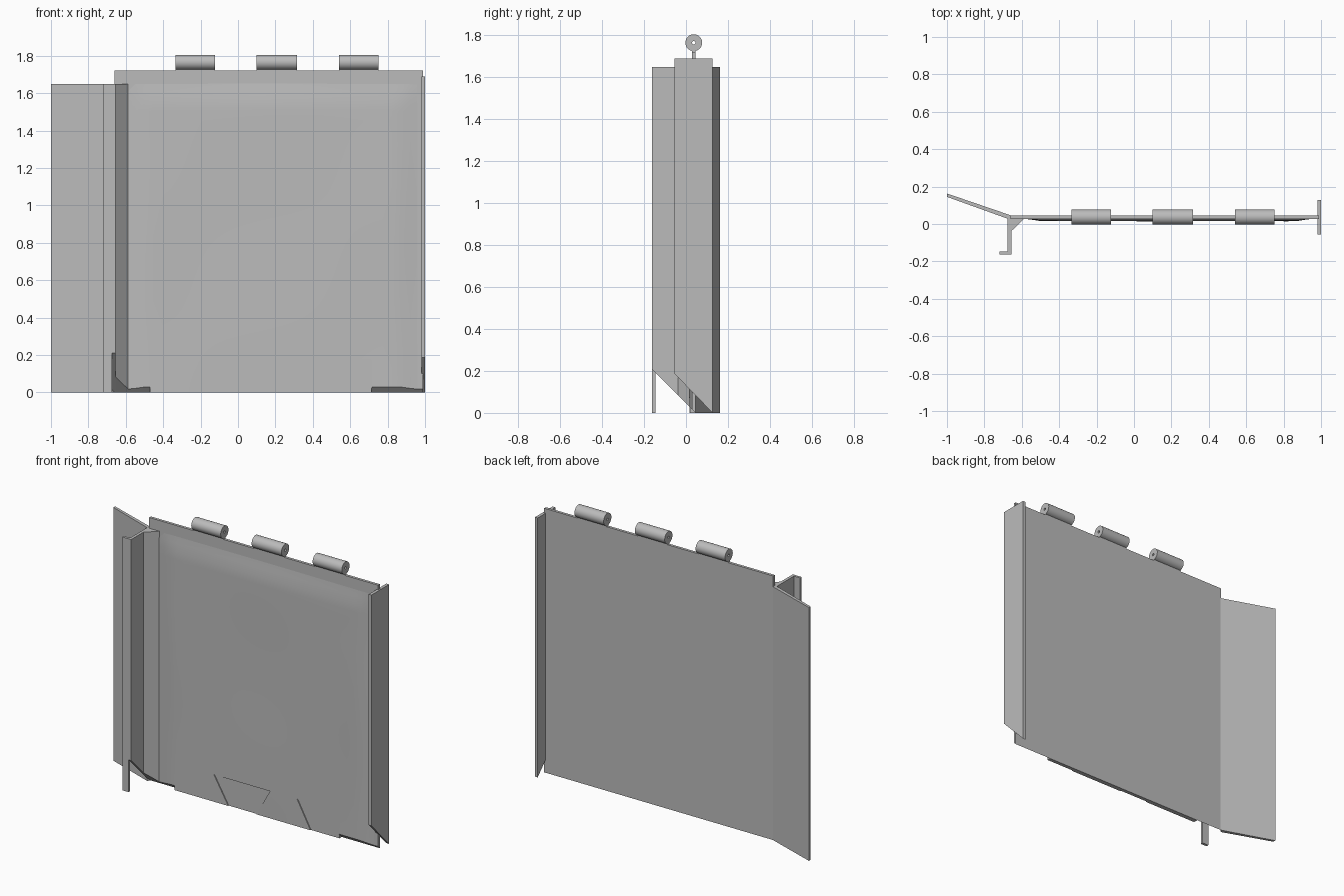
import bpy, bmesh, math
from mathutils import Vector

if "Cube" in bpy.data.objects:
    bpy.data.objects.remove(bpy.data.objects["Cube"], do_unlink=True)

steel = bpy.data.materials.new("grey steel")
steel.use_nodes = True
grey = (0.5, 0.5, 0.5, 1)
steel.diffuse_color = grey
steel.node_tree.nodes["Principled BSDF"].inputs["Base Color"].default_value = grey


def finish(name, bm):
    bmesh.ops.recalc_face_normals(bm, faces=bm.faces)
    mesh = bpy.data.meshes.new(name)
    bm.to_mesh(mesh)
    bm.free()
    mesh.materials.append(steel)
    obj = bpy.data.objects.new(name, mesh)
    bpy.context.collection.objects.link(obj)
    return obj


def prism(name, outline, axis, low, high):
    """Extrude a 2D outline along x, y or z."""
    bm = bmesh.new()
    verts = []
    for a, b in outline:
        p = [a, b]
        p.insert("xyz".index(axis), low)
        verts.append(bm.verts.new(p))
    face = bm.faces.new(verts)
    ext = bmesh.ops.extrude_face_region(bm, geom=[face])
    step = Vector([high - low if c == axis else 0 for c in "xyz"])
    bmesh.ops.translate(bm, vec=step,
                        verts=[v for v in ext["geom"] if isinstance(v, bmesh.types.BMVert)])
    return finish(name, bm)


def box(name, x0, x1, y0, y1, z0, z1):
    return prism(name, [(x0, y0), (x1, y0), (x1, y1), (x0, y1)], "z", z0, z1)


def cut(obj, cutters):
    for c in cutters:
        c.hide_render = True
        mod = obj.modifiers.new("cut", "BOOLEAN")
        mod.operation = "DIFFERENCE"
        mod.solver = "EXACT"
        mod.object = c
    graph = bpy.context.evaluated_depsgraph_get()
    mesh = bpy.data.meshes.new_from_object(obj.evaluated_get(graph))
    obj.modifiers.clear()
    obj.data = mesh


FRONT, BACK = 0.028, 0.046
WING_TOP, PANEL_TOP = 1.65, 1.72

# Main panel and its slightly raised, dented front skin
panel = box("main_panel", -0.66, 0.99, FRONT, BACK, 0, PANEL_TOP)


def skin_y(x, z):
    edge = min(x + 0.6, 0.97 - x, 1.66 - z)
    t = max(0, min(1, edge / 0.12))
    dent = 0.0015 * math.sin(4 * x + 1) * math.sin(5 * z)
    return FRONT + 0.001 - t * t * (3 - 2 * t) * (0.013 + dent)


bm = bmesh.new()
bmesh.ops.create_grid(bm, x_segments=32, y_segments=32, size=0.5)
for v in bm.verts:
    x, z = -0.6 + 1.57 * (v.co.x + 0.5), 1.66 * (v.co.y + 0.5)
    v.co = (x, skin_y(x, z), z)
ext = bmesh.ops.extrude_face_region(bm, geom=bm.faces[:])
for v in ext["geom"]:
    if isinstance(v, bmesh.types.BMVert):
        v.co.y = 0.037
skin = finish("front_skin", bm)

# Edge gusset beside the side web
gusset = prism("gusset", [(-0.66, -0.042), (-0.585, 0.03), (-0.66, 0.03)], "z", 0, WING_TOP)

# Sloped bottom cuts and tapered recesses
slope = [(BACK, 0), (-0.2, 0.2 + BACK), (-0.2, -0.1), (BACK, -0.1)]
left_slope = prism("left_slope_cutter", slope, "x", 0.715, 1.1)
right_slope = prism("right_slope_cutter", slope, "x", -0.8, -0.47)
recess_a = prism("recess_cutter_a", [(-0.185, 0.177), (0.22, 0.177), (0.11, -0.02), (-0.07, -0.02)],
                 "y", -0.1, 0.022)
recess_b = prism("recess_cutter_b", [(0.415, 0.177), (0.716, 0.177), (0.716, -0.02), (0.522, -0.02)],
                 "y", -0.1, 0.022)
cutters = [left_slope, right_slope, recess_a, recess_b]
cut(panel, cutters[:2])
cut(skin, cutters)
cut(gusset, [right_slope])
for c in cutters:
    bpy.data.objects.remove(c, do_unlink=True)

# Angled wing, side web and front lip
prism("angled_wing", [(-1, 0.145), (-0.675, FRONT), (-0.658, BACK), (-1, 0.163)], "z", 0, WING_TOP)
prism("side_web", [(-0.163, 0.21), (BACK - 0.001, 0), (BACK - 0.001, WING_TOP), (-0.163, WING_TOP)],
      "x", -0.675, -0.656)
box("front_lip", -0.72, -0.675, -0.163, -0.146, 0, WING_TOP)

# End plate with a sloped foot
prism("end_plate", [(-0.055, 0.187), (0.127, 0), (0.127, 1.69), (-0.055, 1.69)], "x", 0.98, 1.0)

# Hinge barrels with pin holes and short necks
MID_Y, MID_Z, OUTER, INNER = 0.037, 1.765, 0.04, 0.008
for i, (x0, x1) in enumerate([(-0.335, -0.123), (0.1, 0.315), (0.54, 0.75)], 1):
    bm = bmesh.new()
    ring = [bm.verts.new((x, MID_Y, MID_Z + r))
            for x, r in ((x0, INNER), (x1, INNER), (x1, OUTER), (x0, OUTER))]
    edges = [bm.edges.new((ring[k], ring[(k + 1) % 4])) for k in range(4)]
    bmesh.ops.spin(bm, geom=ring + edges, cent=(0, MID_Y, MID_Z), axis=(1, 0, 0),
                   angle=2 * math.pi, steps=32, use_merge=True)
    bmesh.ops.remove_doubles(bm, verts=bm.verts, dist=0.0001)
    barrel = finish(f"hinge_barrel_{i}", bm)
    box(f"hinge_neck_{i}", x0, x1, FRONT, BACK, PANEL_TOP - 0.01, 1.735)
    bpy.ops.object.select_all(action="DESELECT")
    for obj in (barrel, skin):
        obj.select_set(True)
    bpy.context.view_layer.objects.active = barrel
    bpy.ops.object.shade_smooth_by_angle(angle=math.radians(30))
